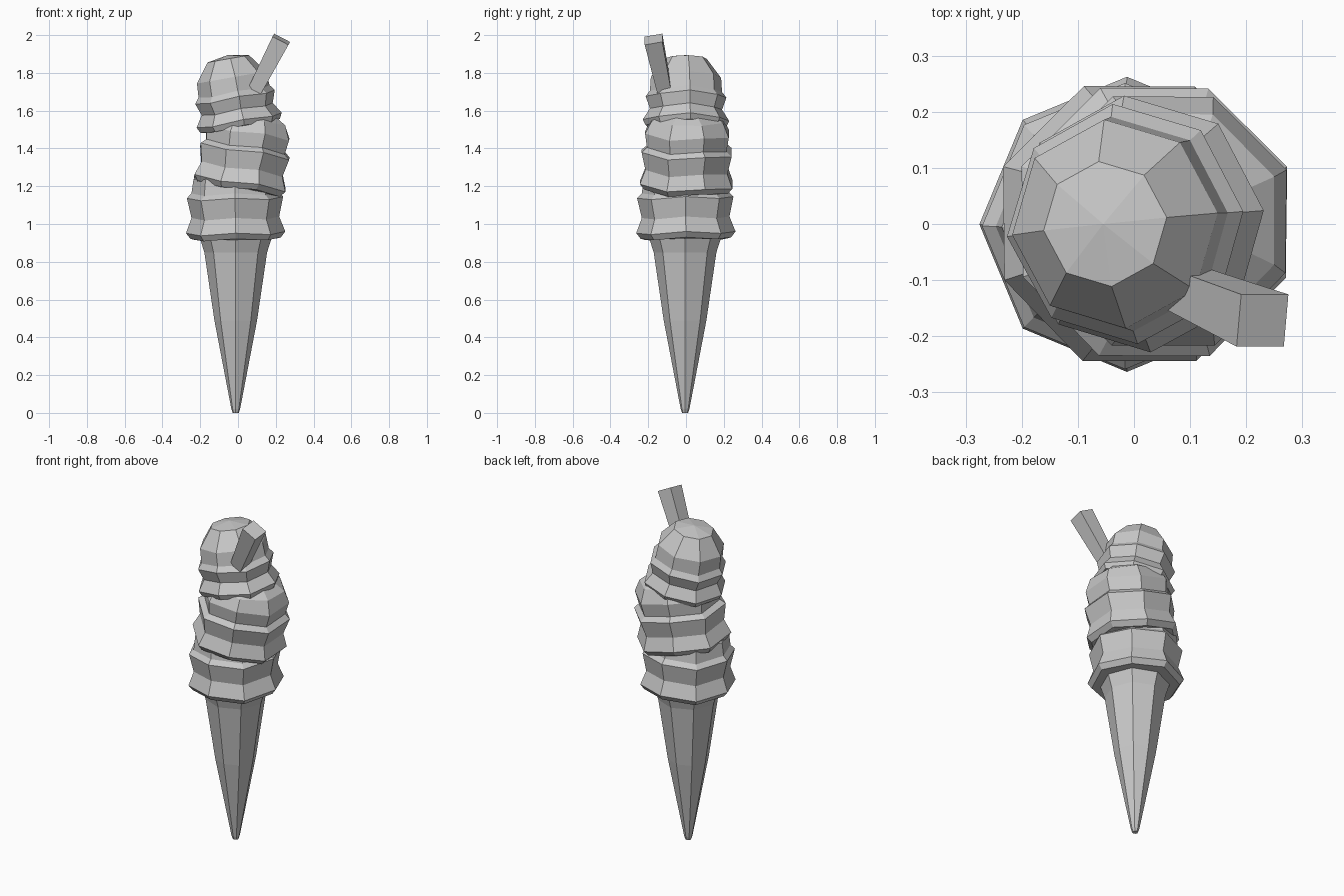
import bpy, bmesh
from math import cos, sin, radians, tau
from mathutils import Matrix, Vector

default = bpy.data.objects.get("Cube")
if default:
    bpy.data.objects.remove(default)

grey = bpy.data.materials.new("plain grey")
grey.use_nodes = True
colour = (0.58, 0.58, 0.58, 1)
grey.diffuse_color = colour
grey.node_tree.nodes["Principled BSDF"].inputs["Base Color"].default_value = colour


def lathe(name, profile, sides, centre, turn=0, tilt=(0, 0), wave=0):
    """Flat-faced rings of (radius, height); wave lifts every other corner."""
    bm = bmesh.new()
    rings = []
    for n, (r, z) in enumerate(profile):
        lift = wave if 0 < n < len(profile) - 2 else 0
        ring = []
        for i in range(sides):
            a = tau * i / sides + radians(turn)
            ring.append(bm.verts.new((r * cos(a), r * sin(a), z + lift * (-1) ** i)))
        rings.append(ring)
    for low, high in zip(rings, rings[1:]):
        for i in range(sides):
            j = (i + 1) % sides
            bm.faces.new((low[i], low[j], high[j], high[i]))
    bm.faces.new(rings[0][::-1])
    bm.faces.new(rings[-1])
    # close the crown to a soft point
    bmesh.ops.poke(bm, faces=[bm.faces[:][-1]] if not bm.faces.ensure_lookup_table() else [])
    bmesh.ops.recalc_face_normals(bm, faces=bm.faces)
    mesh = bpy.data.meshes.new(name)
    bm.to_mesh(mesh)
    bm.free()
    mesh.materials.append(grey)
    obj = bpy.data.objects.new(name, mesh)
    bpy.context.collection.objects.link(obj)
    obj.matrix_world = (Matrix.Translation(centre)
                        @ Matrix.Rotation(radians(tilt[0]), 4, 'X')
                        @ Matrix.Rotation(radians(tilt[1]), 4, 'Y'))
    return obj


# Cone
lathe("cone", [(0.016, 0), (0.023, 0.02), (0.113, 0.49), (0.166, 0.85), (0.195, 0.94)],
      8, (-0.012, -0.005, 0))

# Bottom scoop: folded skirt, bulge and step
lathe("bottom_scoop",
      [(0.22, 0), (0.24, 0.0), (0.263, 0.03), (0.232, 0.11), (0.255, 0.215),
       (0.23, 0.24), (0.218, 0.32), (0.12, 0.4)],
      8, (-0.012, 0, 0.92), tilt=(1, -1), wave=0.006)

# Middle scoop leans to the left
lathe("middle_scoop",
      [(0.2, 0), (0.24, 0), (0.265, 0.03), (0.235, 0.105), (0.258, 0.2),
       (0.228, 0.225), (0.24, 0.3), (0.205, 0.37), (0.12, 0.42)],
      8, (0.005, 0, 1.185), turn=22.5, tilt=(-1, 9), wave=0.008)

# Top scoop leans to the right and ends in a dome
lathe("top_scoop",
      [(0.19, 0), (0.215, 0), (0.23, 0.03), (0.192, 0.09), (0.215, 0.155),
       (0.192, 0.185), (0.187, 0.265), (0.112, 0.365)],
      8, (0.012, 0, 1.515), turn=6, tilt=(0, -10), wave=0.005)
crown = bpy.data.objects["top_scoop"].data.vertices[-1]
crown.co.z += 0.02

# Wafer stick: square, slightly flared, pushed into the top scoop
low, high = Vector((0.085, -0.112, 1.70)), Vector((0.229, -0.172, 1.978))
axis = high - low
stick = lathe("wafer_stick", [(0.052, 0), (0.067, axis.length)], 4, low, turn=45)
along = axis.normalized()
side = Vector((0, 1, 0)) - along * along.y
side.normalize()
across = side.cross(along)
stick.matrix_world = Matrix.Translation(low) @ Matrix((across, side, along)).transposed().to_4x4()
